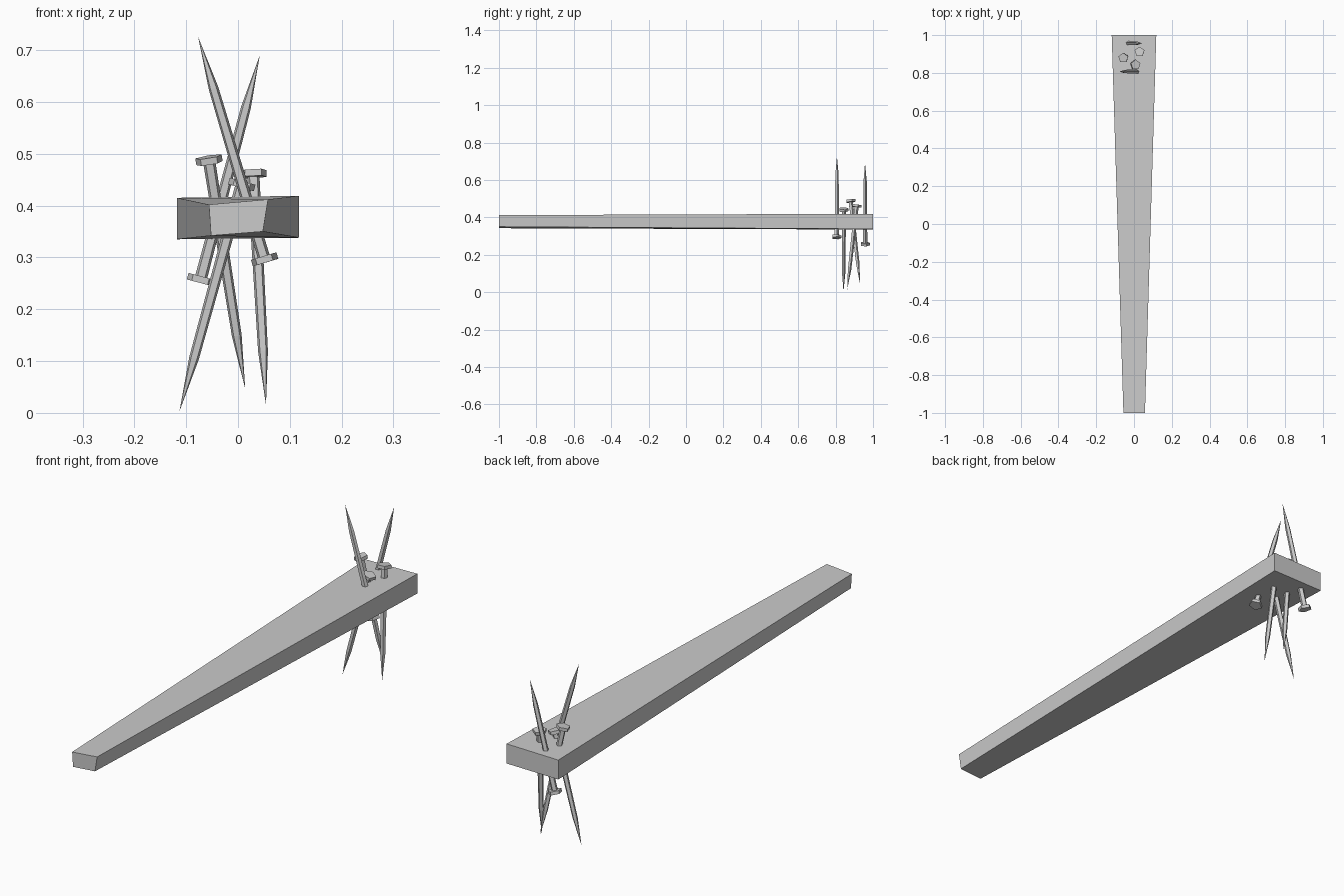
import bpy, bmesh, math
from mathutils import Vector

if "Cube" in bpy.data.objects:
    bpy.data.objects.remove(bpy.data.objects["Cube"])


def make_object(name, bm):
    bmesh.ops.recalc_face_normals(bm, faces=bm.faces)
    mesh = bpy.data.meshes.new(name)
    bm.to_mesh(mesh)
    bm.free()
    obj = bpy.data.objects.new(name, mesh)
    bpy.context.collection.objects.link(obj)
    return obj


# tapered, slightly uneven plank: one quad per end, bridged
bm = bmesh.new()
ends = [
    (-1, [(-0.052, 0.342), (0.048, 0.350), (0.058, 0.412), (-0.056, 0.402)]),
    (1, [(-0.118, 0.335), (0.118, 0.338), (0.118, 0.419), (-0.118, 0.415)]),
]
rings = [[bm.verts.new((x, y, z)) for x, z in quad] for y, quad in ends]
for ring in rings:
    bm.faces.new(ring)
for i in range(4):
    j = (i + 1) % 4
    bm.faces.new((rings[0][i], rings[0][j], rings[1][j], rings[1][i]))
make_object("plank", bm)


# five-sided nail: wide head, tapering shaft, long point
def nail(name, head, tip, sides=5):
    head, tip = Vector(head), Vector(tip)
    length = (tip - head).length
    profile = [(0.027, 0), (0.027, 0.013), (0.0125, 0.013), (0.010, length * 0.77)]
    bm = bmesh.new()
    loops = []
    for r, d in profile:
        loops.append([bm.verts.new((r * math.sin(math.tau * k / sides),
                                    r * math.cos(math.tau * k / sides), -d))
                      for k in range(sides)])
    point = bm.verts.new((0, 0, -length))
    bm.faces.new(loops[0])
    for k in range(sides):
        n = (k + 1) % sides
        for a, b in zip(loops, loops[1:]):
            bm.faces.new((a[k], a[n], b[n], b[k]))
        bm.faces.new((loops[-1][k], loops[-1][n], point))
    obj = make_object(name, bm)
    obj.location = head
    obj.rotation_mode = 'QUATERNION'
    obj.rotation_quaternion = Vector((0, 0, -1)).rotation_difference(tip - head)


# nails driven up through the plank, then nails driven down
nail("nail_up_front", (0.053, 0.805, 0.290), (-0.077, 0.807, 0.726))
nail("nail_up_back", (-0.074, 0.957, 0.251), (0.042, 0.957, 0.690))
nail("nail_down_left", (-0.057, 0.879, 0.494), (0.014, 0.930, 0.046))
nail("nail_down_right", (0.029, 0.912, 0.468), (0.054, 0.862, 0.015))
nail("nail_down_middle", (0.009, 0.843, 0.447), (-0.113, 0.842, 0.003))
